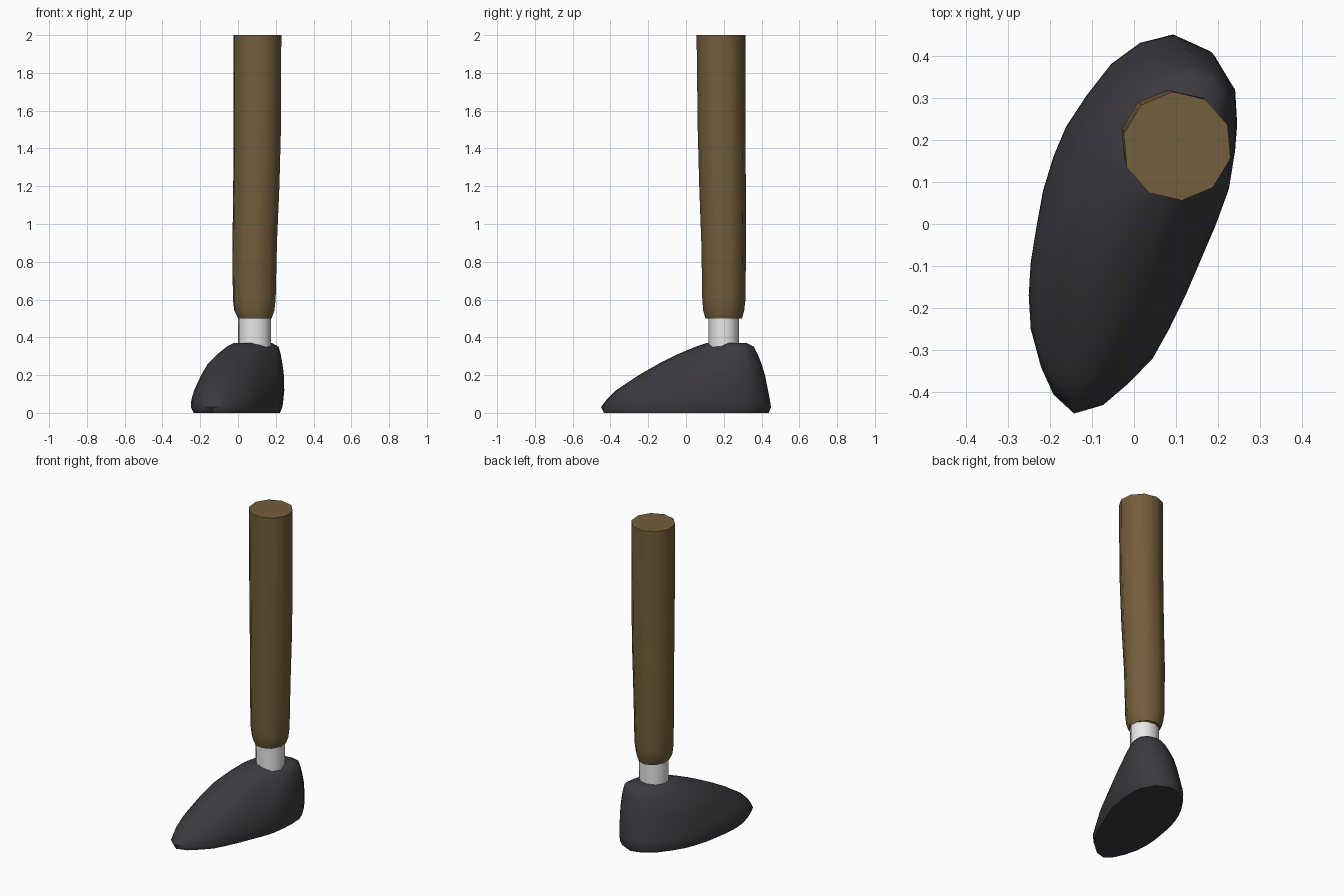
import bpy, math

if "Cube" in bpy.data.objects:
    bpy.data.objects.remove(bpy.data.objects["Cube"])


def material(name, color):
    m = bpy.data.materials.new(name)
    m.diffuse_color = (*color, 1)
    m.use_nodes = True
    m.node_tree.nodes["Principled BSDF"].inputs["Base Color"].default_value = m.diffuse_color
    return m


def loft(name, rings, mat, angle):
    """Skin a stack of equal-length rings and cap both ends."""
    n = len(rings[0])
    verts = [p for r in rings for p in r]
    faces = [(k * n + i, k * n + (i + 1) % n, (k + 1) * n + (i + 1) % n, (k + 1) * n + i)
             for k in range(len(rings) - 1) for i in range(n)]
    faces.append(tuple(reversed(range(n))))
    faces.append(tuple(range(len(verts) - n, len(verts))))
    mesh = bpy.data.meshes.new(name)
    mesh.from_pydata(verts, [], faces)
    mesh.materials.append(mat)
    ob = bpy.data.objects.new(name, mesh)
    bpy.context.collection.objects.link(ob)
    bpy.ops.object.select_all(action='DESELECT')
    bpy.context.view_layer.objects.active = ob
    ob.select_set(True)
    bpy.ops.object.shade_smooth_by_angle(angle=math.radians(angle))
    return ob


def tube(levels, sides=10, turn=-13):
    """Rings from (z, xmin, xmax, ymin, ymax)."""
    rings = []
    for z, x0, x1, y0, y1 in levels:
        a = [math.radians(turn + 360 * i / sides) for i in range(sides)]
        rings.append([((x0 + x1) / 2 + (x1 - x0) / 2 * 1.02 * math.cos(t),
                       (y0 + y1) / 2 + (y1 - y0) / 2 * 1.02 * math.sin(t), z) for t in a])
    return rings


brown = material("brown cloth", (0.175, 0.112, 0.045))
white = material("white sock", (0.8, 0.8, 0.8))
black = material("dark leather", (0.045, 0.042, 0.05))

# Shoe: slanted footprint squeezed towards the ankle level by level
outline = [(-.14, -.45), (-.07, -.43), (-.01, -.38), (.05, -.32), (.09, -.25), (.13, -.17),
           (.165, -.09), (.2, -.01), (.225, .06), (.24, .16), (.245, .23), (.24, .32),
           (.19, .41), (.1, .45), (.02, .43), (-.05, .38), (-.11, .305), (-.16, .23),
           (-.19, .16), (-.215, .08), (-.23, 0), (-.245, -.09), (-.25, -.17),
           (-.245, -.25), (-.22, -.34), (-.19, -.405)]
levels = [(0, -.235, .222, -.435, .438), (.03, -.25, .235, -.45, .45),
          (.07, -.247, .24, -.42, .444), (.12, -.232, .245, -.37, .434),
          (.2, -.195, .243, -.25, .418), (.26, -.16, .235, -.145, .40),
          (.31, -.11, .226, -.045, .38), (.35, -.06, .215, .05, .36),
          (.37, -.02, .18, .11, .32)]
loft("shoe", [[(x0 + (x + .25) / .495 * (x1 - x0), y0 + (y + .45) / .9 * (y1 - y0), z)
               for x, y in outline] for z, x0, x1, y0, y1 in levels], black, 50)

# Sock
loft("sock", tube([(.34, 0, .175, .12, .28), (.52, 0, .175, .12, .28)]), white, 40)

# Trouser leg
loft("trouser_leg", tube([
    (.5, .0, .178, .105, .295), (.54, -.02, .193, .093, .306), (.6, -.028, .2, .088, .313),
    (.9, -.03, .207, .083, .316), (1.2, -.026, .22, .072, .315),
    (1.5, -.025, .228, .064, .312), (2, -.025, .23, .058, .312)]), brown, 40)
